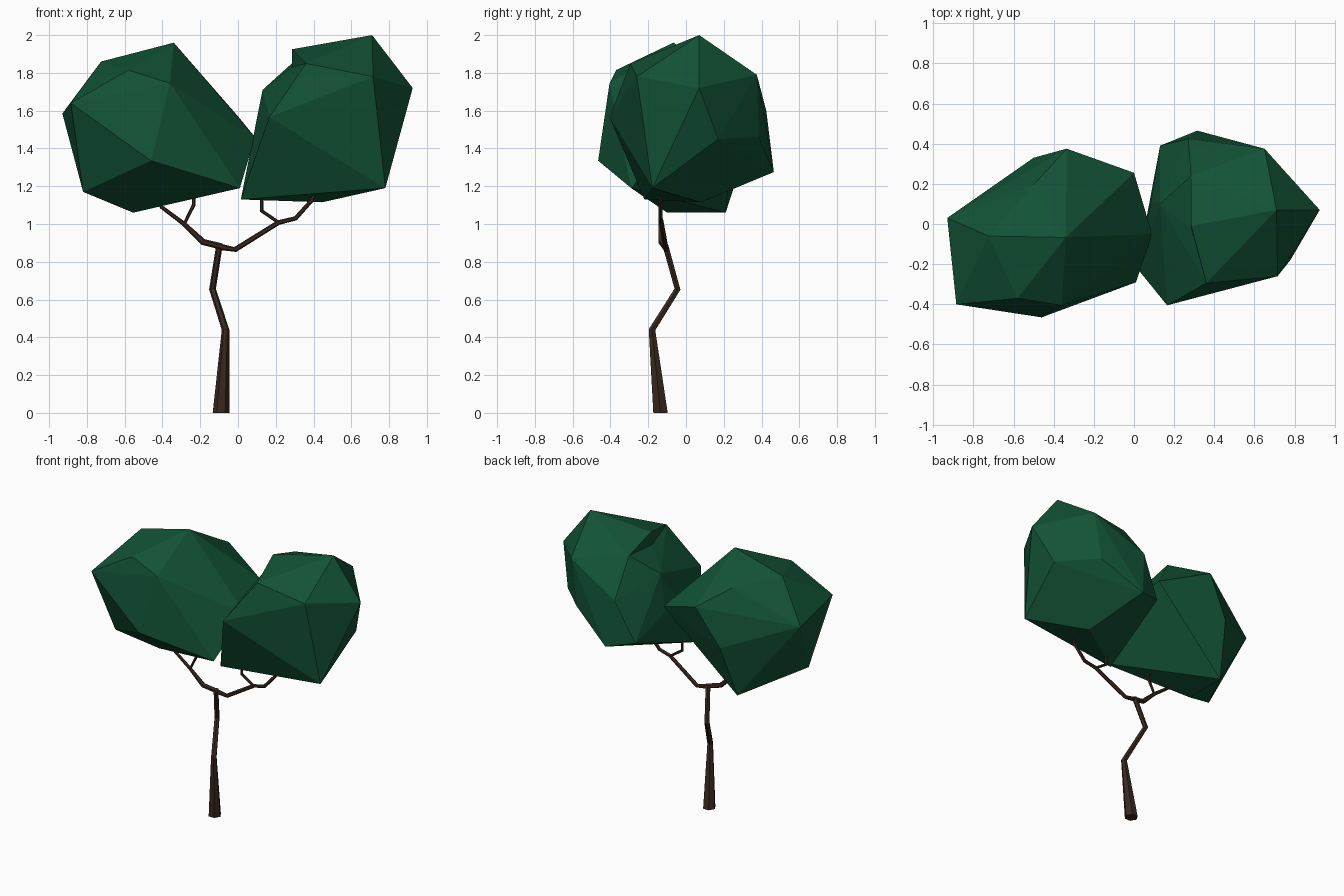
import bpy, bmesh, math
from mathutils import Vector

if "Cube" in bpy.data.objects:
    bpy.data.objects.remove(bpy.data.objects["Cube"])


def material(name, rgb):
    m = bpy.data.materials.new(name)
    m.diffuse_color = (*rgb, 1)
    m.use_nodes = True
    m.node_tree.nodes["Principled BSDF"].inputs["Base Color"].default_value = m.diffuse_color
    return m


BARK = material("bark", (0.042, 0.022, 0.014))
LEAF = material("leaf", (0.006, 0.085, 0.036))


def finish(name, bm, mat):
    bmesh.ops.recalc_face_normals(bm, faces=bm.faces[:])
    me = bpy.data.meshes.new(name)
    bm.to_mesh(me)
    bm.free()
    me.materials.append(mat)
    ob = bpy.data.objects.new(name, me)
    bpy.context.collection.objects.link(ob)
    return ob


def clump(name, *lobes):
    """Faceted foliage: one convex hull per lobe."""
    full = bmesh.new()
    for pts in lobes:
        bm = bmesh.new()
        for p in pts:
            bm.verts.new(p)
        r = bmesh.ops.convex_hull(bm, input=bm.verts[:])
        junk = {g for g in r["geom_interior"] + r["geom_unused"]
                if isinstance(g, bmesh.types.BMVert)}
        bmesh.ops.delete(bm, geom=list(junk), context='VERTS')
        bmesh.ops.recalc_face_normals(bm, faces=bm.faces[:])
        tmp = bpy.data.meshes.new("tmp")
        bm.to_mesh(tmp)
        bm.free()
        full.from_mesh(tmp)
        bpy.data.meshes.remove(tmp)
    return finish(name, full, LEAF)


def limb(name, path, sides=6):
    """Tapered tube through (x, y, z, radius) points."""
    bm = bmesh.new()
    pts = [Vector(p[:3]) for p in path]
    rings = []
    for i, p in enumerate(pts):
        t = (pts[min(i + 1, len(pts) - 1)] - pts[max(i - 1, 0)]).normalized()
        if p.z == 0:
            t = Vector((0, 0, 1))
        side = Vector((0, 1, 0)).cross(t).normalized()
        up = t.cross(side)
        rings.append([bm.verts.new(p + path[i][3] * (
            side * math.cos(math.tau * k / sides) + up * math.sin(math.tau * k / sides)))
            for k in range(sides)])
    for a, b in zip(rings, rings[1:]):
        for k in range(sides):
            j = (k + 1) % sides
            bm.faces.new((a[k], a[j], b[j], b[k]))
    bm.faces.new(rings[0])
    bm.faces.new(rings[-1])
    return finish(name, bm, BARK)


# Trunk and forking branches
limb("trunk", [(-.09, -.135, 0, .044), (-.066, -.18, .44, .02),
               (-.135, -.045, .655, .018), (-.098, -.11, .89, .017)])
limb("left_branch", [(-.085, -.11, .88, .017), (-.185, -.13, .905, .017),
                     (-.285, -.135, 1.0, .012), (-.405, -.135, 1.09, .01),
                     (-.45, -.135, 1.17, .008)])
limb("left_twig", [(-.285, -.135, 1.0, .008), (-.235, -.135, 1.1, .01),
                   (-.235, -.135, 1.22, .008)])
limb("right_branch", [(-.10, -.11, .88, .017), (-.015, -.105, .865, .014),
                      (.215, -.13, 1.008, .013), (.305, -.135, 1.03, .012),
                      (.39, -.135, 1.125, .011), (.42, -.135, 1.2, .008)])
limb("right_twig", [(.215, -.13, 1.008, .009), (.125, -.135, 1.07, .01),
                    (.125, -.135, 1.18, .009)])

# Left foliage clump
clump("left_foliage", [
    (-.93, .03, 1.585), (-.885, -.40, 1.64), (-.725, -.06, 1.86),
    (-.34, -.067, 1.96), (-.58, -.37, 1.815), (-.36, -.405, 1.745),
    (-.46, -.465, 1.335), (.01, -.29, 1.19), (.09, -.05, 1.46),
    (0, .255, 1.57), (-.335, .375, 1.70), (-.50, .33, 1.43),
    (-.50, .195, 1.81), (-.82, -.22, 1.17), (-.555, -.10, 1.06),
    (-.555, .21, 1.06)])

# Right foliage clump, with a small raised lobe making the notch on top
tip, front, notch = (.71, .07, 2.0), (.36, -.295, 1.85), (.285, .24, 1.85)
clump("right_foliage", [
    tip, front, notch, (.285, -.02, 1.83), (.925, .07, 1.72),
    (.715, -.26, 1.78), (.165, -.405, 1.565), (.13, .10, 1.71),
    (.085, .11, 1.45), (.015, -.22, 1.13), (.445, .08, 1.115),
    (.78, -.178, 1.19), (.82, .17, 1.45), (.60, .385, 1.46),
    (.65, .375, 1.79), (.27, .425, 1.6), (.315, .465, 1.275),
    (.13, .39, 1.32)],
    [tip, front, notch, (.285, -.02, 1.82), (.285, -.01, 1.925)])
